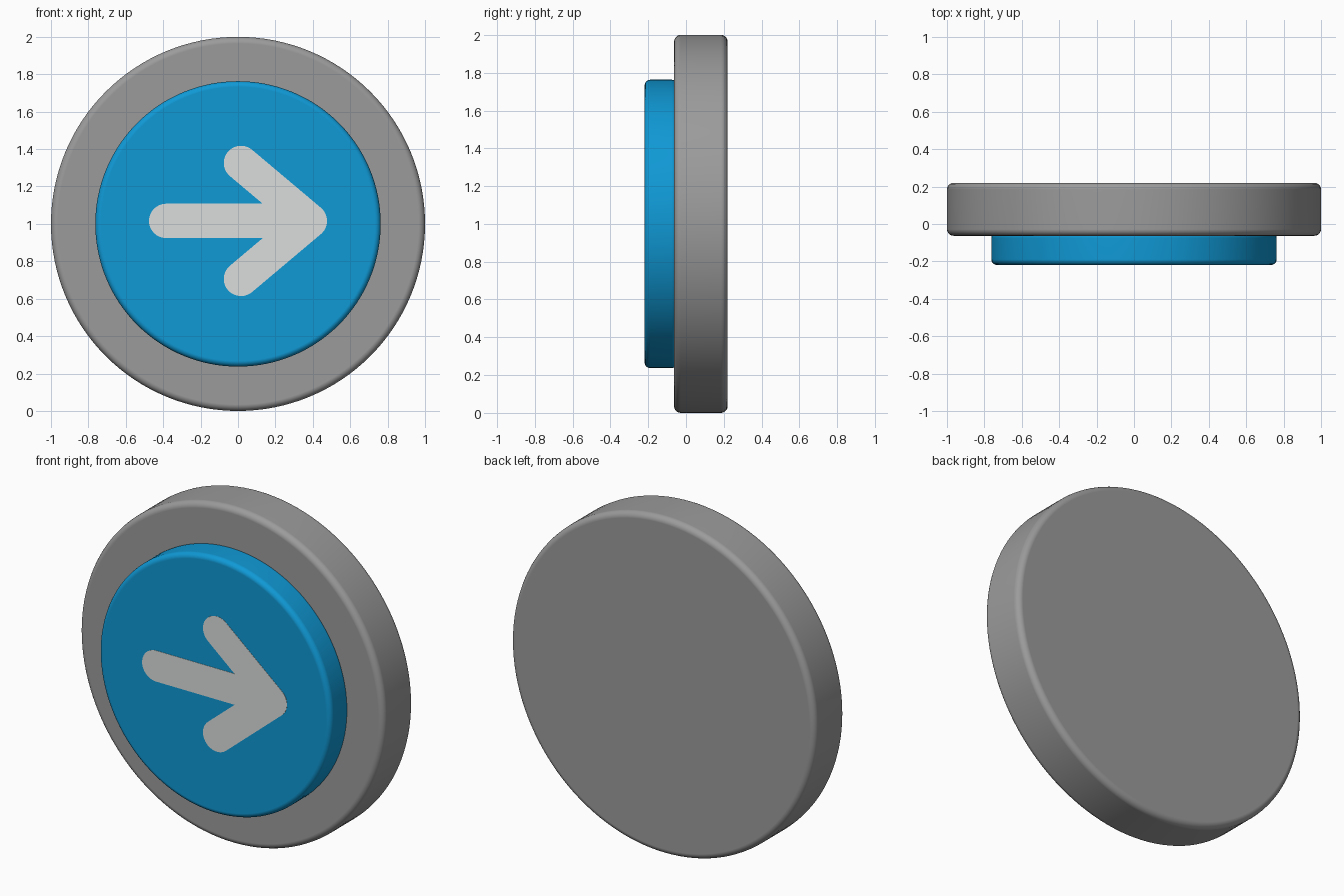
import bpy, bmesh, math
from mathutils import Matrix

if "Cube" in bpy.data.objects:
    bpy.data.objects.remove(bpy.data.objects["Cube"])


def material(name, rgb):
    m = bpy.data.materials.new(name)
    m.diffuse_color = (*rgb, 1.0)
    m.use_nodes = True
    m.node_tree.nodes["Principled BSDF"].inputs["Base Color"].default_value = m.diffuse_color
    return m


GREY = material("mid grey", (0.33, 0.33, 0.33))
BLUE = material("bright blue", (0.005, 0.32, 0.67))
PALE = material("pale grey", (0.71, 0.73, 0.72))


def finish(bm, name, mat):
    bmesh.ops.recalc_face_normals(bm, faces=bm.faces[:])
    mesh = bpy.data.meshes.new(name)
    bm.to_mesh(mesh)
    bm.free()
    mesh.materials.append(mat)
    ob = bpy.data.objects.new(name, mesh)
    bpy.context.collection.objects.link(ob)
    return ob


def disc(name, radius, y0, y1, round_edge, mat):
    """Upright disc facing -y with softly rounded rims."""
    bm = bmesh.new()
    bmesh.ops.create_cone(
        bm, cap_ends=True, segments=128, radius1=radius, radius2=radius,
        depth=y1 - y0,
        matrix=Matrix.Translation((0, (y0 + y1) / 2, 1)) @ Matrix.Rotation(math.pi / 2, 4, 'X'))
    ob = finish(bm, name, mat)
    bevel = ob.modifiers.new("rounded rim", 'BEVEL')
    bevel.width = round_edge
    bevel.segments = 5
    bevel.limit_method = 'ANGLE'
    bevel.angle_limit = math.radians(60)
    ob.data.shade_smooth()
    ob.modifiers.new("flat caps", 'WEIGHTED_NORMAL')
    return ob


# Base plate and raised button
disc("base_disc", 1.0, -0.063, 0.22, 0.035, GREY)
disc("button_disc", 0.763, -0.219, -0.045, 0.03, BLUE)

# Arrow: upper half of the outline, then mirrored about its axis
R, TIP, ARM_X, ARM_Z, AXIS_Z = 0.092, 0.384, 0.016, 0.31, 1.016


def arc(cx, cz, a0, a1, n):
    return [(cx + R * math.cos(a0 + (a1 - a0) * i / n),
             cz + R * math.sin(a0 + (a1 - a0) * i / n)) for i in range(n + 1)]


normal = math.atan2(TIP - ARM_X, ARM_Z)      # direction square to the arm
slope = (TIP - ARM_X) / ARM_Z
inner_x = TIP - R * slope - R / math.cos(normal)
upper = arc(TIP, 0, 0, normal, 8)
upper += arc(ARM_X, ARM_Z, normal, normal + math.pi, 20)
upper.append((inner_x, R))
upper += arc(-TIP, 0, math.pi / 2, math.pi, 10)
outline = upper + [(x, -z) for x, z in reversed(upper[1:-1])]

bm = bmesh.new()
face = bm.faces.new([bm.verts.new((x, -0.2205, AXIS_Z + z)) for x, z in outline])
side = bmesh.ops.extrude_face_region(bm, geom=[face], use_keep_orig=True)
bmesh.ops.translate(bm, vec=(0, 0.004, 0),
                    verts=[v for v in side["geom"] if isinstance(v, bmesh.types.BMVert)])
finish(bm, "arrow_plate", PALE)
